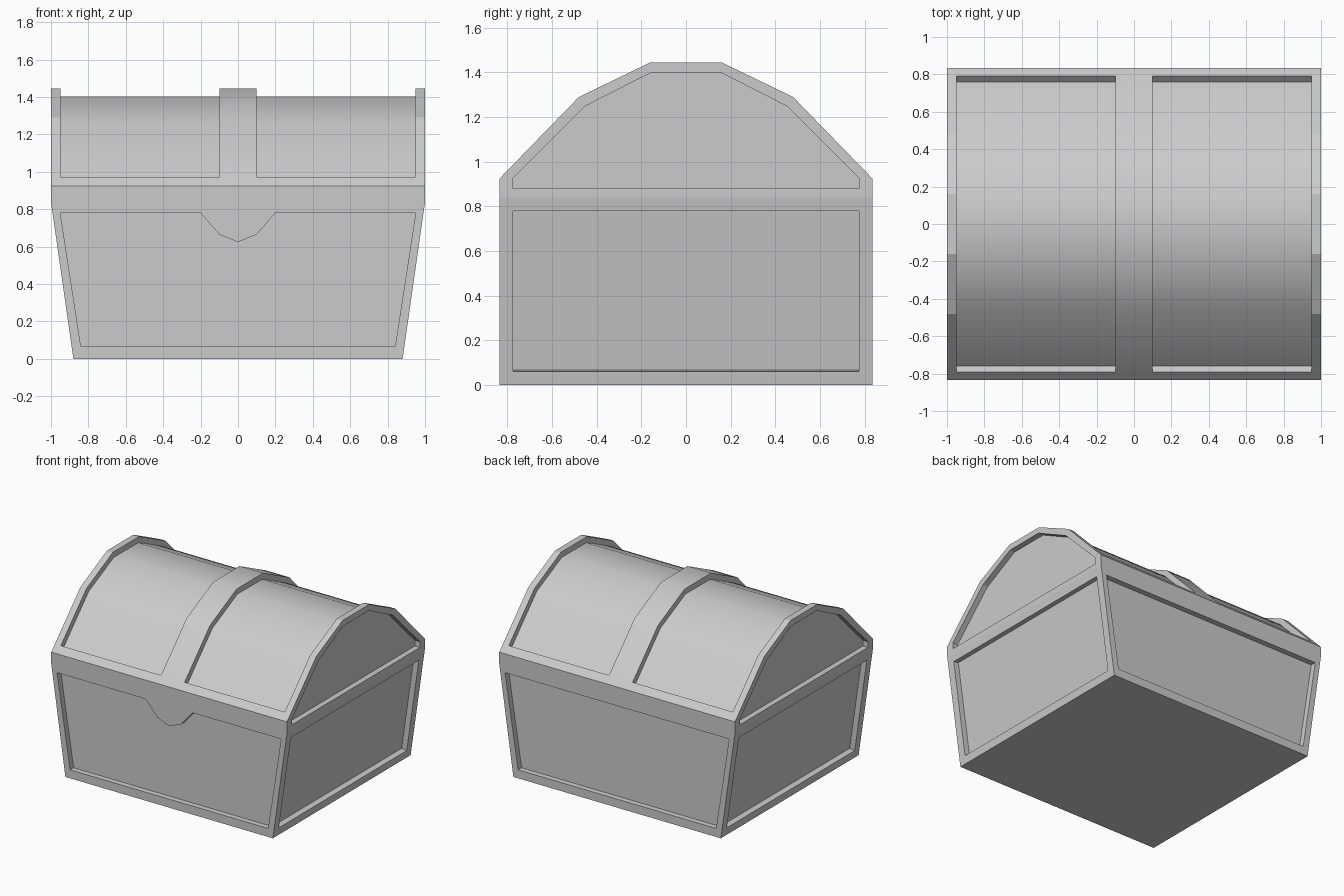
import bpy
import bmesh
from math import radians
from mathutils import Vector

cube = bpy.data.objects.get("Cube")
if cube:
    bpy.data.objects.remove(cube, do_unlink=True)

DEPTH = 0.043    # depth of every recessed panel
HALF_Y = 0.835   # half of the chest's front-to-back size

grey = bpy.data.materials.new("plain_grey")
grey.use_nodes = True
grey.diffuse_color = (0.6, 0.6, 0.6, 1)
grey.node_tree.nodes["Principled BSDF"].inputs["Base Color"].default_value = (0.6, 0.6, 0.6, 1)


def make_object(name, bm):
    bmesh.ops.recalc_face_normals(bm, faces=bm.faces)
    mesh = bpy.data.meshes.new(name)
    bm.to_mesh(mesh)
    bm.free()
    mesh.materials.append(grey)
    obj = bpy.data.objects.new(name, mesh)
    bpy.context.collection.objects.link(obj)
    return obj


def prism(bm, points, travel):
    """Closed prism: a polygon swept along the travel vector."""
    face = bm.faces.new([bm.verts.new(p) for p in points])
    swept = bmesh.ops.extrude_face_region(bm, geom=[face], use_keep_orig=True)
    moved = [v for v in swept["geom"] if isinstance(v, bmesh.types.BMVert)]
    bmesh.ops.translate(bm, verts=moved, vec=travel)


def mirrored(half):
    """Completes a half outline, running from -y up to the crown, on the +y side."""
    return half + [(-a, b) for a, b in reversed(half)]


# Chest solid: tapered box with a faceted barrel lid
lid = mirrored([(-HALF_Y, 0.925), (-0.48, 1.29), (-0.16, 1.445)])
bm = bmesh.new()
for s in (-1, 1):
    for y in (-HALF_Y, HALF_Y):
        bm.verts.new((s * 0.88, y, 0))
        bm.verts.new((s, y, 0.84))
    for y, z in lid:
        bm.verts.new((s, y, z))
bmesh.ops.convex_hull(bm, input=bm.verts)
bmesh.ops.dissolve_limit(bm, angle_limit=radians(1), verts=bm.verts, edges=bm.edges)
chest = make_object("chest", bm)

# Cutters for the recessed panels
bm = bmesh.new()

# Front panel with the clasp-shaped notch, and plain back panel
corners = [(-0.95, 0.78), (-0.84, 0.065), (0.84, 0.065), (0.95, 0.78)]
clasp = [(0.2, 0.78), (0.1, 0.665), (0, 0.625), (-0.1, 0.665), (-0.2, 0.78)]
for s, outline in ((-1, corners + clasp), (1, corners)):
    prism(bm, [(x, s * (HALF_Y - DEPTH), z) for x, z in outline], (0, s * 0.2, 0))

# Side panels, gable panels and the two barrel panels of the lid
gable = mirrored([(-0.775, 0.88), (-0.775, 0.925), (-0.45, 1.25), (-0.155, 1.4)])
barrel = mirrored([(-0.82, 1.6), (-0.82, 1.0), (-0.759, 0.941), (-0.452, 1.257), (-0.15, 1.402)])
barrel = barrel[1:-1] + [barrel[-1], barrel[0]]
for s in (-1, 1):
    normal = Vector((s * 7, 0, -1)).normalized()
    side = [(-0.775, 0.06), (0.775, 0.06), (0.775, 0.78), (-0.775, 0.78)]
    prism(bm, [Vector((s * (0.88 + z / 7), y, z)) - normal * DEPTH for y, z in side], normal * 0.2)
    prism(bm, [(s * (1 - DEPTH), y, z) for y, z in gable], (s * 0.2, 0, 0))
    prism(bm, [(s * 0.1, y, z) for y, z in barrel], (s * 0.85, 0, 0))
cutter = make_object("panel_cutter", bm)
cutter.hide_render = True

# Sink the panels
cut = chest.modifiers.new("panels", "BOOLEAN")
cut.operation = "DIFFERENCE"
cut.solver = "EXACT"
cut.object = cutter
bpy.context.view_layer.objects.active = chest
chest.select_set(True)
cutter.select_set(False)
bpy.ops.object.modifier_apply(modifier=cut.name)
bpy.data.objects.remove(cutter, do_unlink=True)

# Smooth barrel and middle band, flat everywhere else
bpy.ops.object.shade_smooth_by_angle(angle=radians(30))
for face in chest.data.polygons:
    face.use_smooth = face.normal.z > 0.5 and abs(face.center.x) < 0.94 and face.center.z > 0.95
